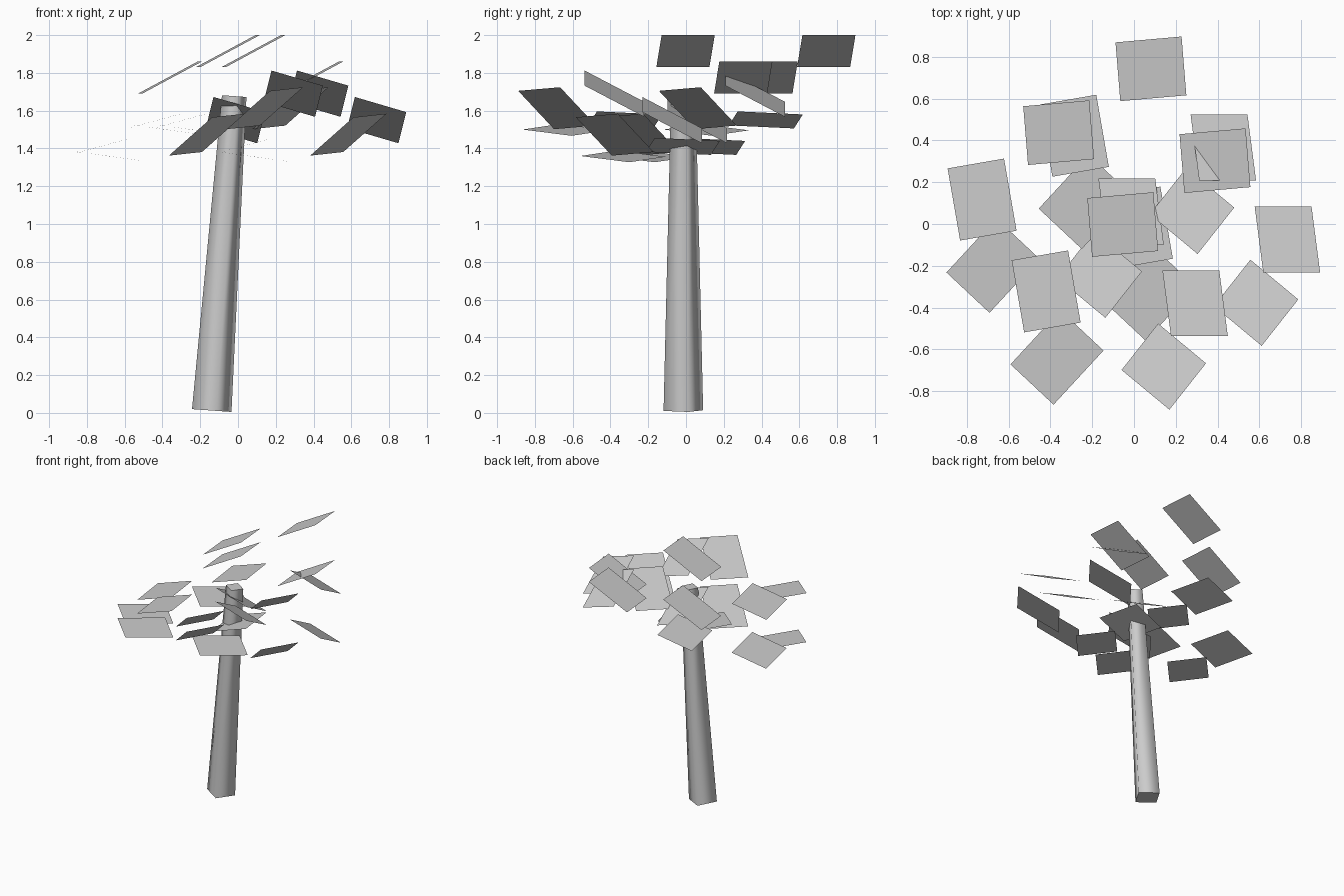
import bpy, bmesh, math
from mathutils import Vector, Matrix

cube = bpy.data.objects.get("Cube")
if cube:
    bpy.data.objects.remove(cube, do_unlink=True)


def make_material(name, color):
    mat = bpy.data.materials.new(name)
    mat.use_nodes = True
    mat.diffuse_color = color
    mat.node_tree.nodes["Principled BSDF"].inputs["Base Color"].default_value = color
    return mat


grey = make_material("light_grey", (0.6, 0.6, 0.6, 1))


def add_object(name, bm):
    mesh = bpy.data.meshes.new(name)
    bm.to_mesh(mesh)
    bm.free()
    mesh.materials.append(grey)
    obj = bpy.data.objects.new(name, mesh)
    bpy.context.collection.objects.link(obj)
    return obj


# Trunk: leaning, tapered four-sided post with softly shaded sides
base, tip = Vector((-0.139, -0.014, 0.0125)), Vector((-0.02, -0.014, 1.677))
axis = tip - base
lean = Matrix.Rotation(math.atan2(axis.x, axis.z), 4, 'Y')
spin = Matrix.Rotation(math.radians(14), 4, 'Z')
bm = bmesh.new()
rings = []
for centre, radius in ((base, 0.108), (tip, 0.067)):
    ring = []
    for i in range(4):
        a = i * math.pi / 2
        corner = lean @ spin @ Vector((radius * math.cos(a), radius * math.sin(a), 0))
        ring.append(bm.verts.new(centre + corner))
    rings.append(ring)
low, high = rings
for i in range(4):
    j = (i + 1) % 4
    bm.faces.new((low[i], low[j], high[j], high[i])).smooth = True
caps = [bm.faces.new(low[::-1]), bm.faces.new(high)]
for cap in caps:
    for edge in cap.edges:
        edge.smooth = False
add_object("trunk", bm)

# Leaf clusters: each is one tilted card (centre, two edge vectors) repeated four times
clusters = {
    "upper_back": ((0.0135, 0.37, 1.845), (0.316, 0.028, 0.17), (0.023, -0.281, 0)),
    "left": ((0.36, -0.007, 1.62), (0.272, 0, -0.08), (0.041, -0.315, 0.165)),
    "right": ((-0.353, 0.05, 1.481), (0.27, 0.047, 0.074), (0.06, -0.345, 0.016)),
    "front_left": ((0.21, -0.31, 1.543), (0.229, -0.19, 0.203), (0.175, 0.222, 0.019)),
    "front_right": ((-0.301, -0.266, 1.428), (0.206, -0.193, -0.029), (0.239, 0.259, -0.033)),
}
upper, lower = Vector((0.0675, 0.3725, 0)), Vector((0.374, -0.067, 0))
step = Vector((0, 0, 0.07))
offsets = (upper + step, step - upper, lower - step, -lower - step)

for name, (centre, u, v) in clusters.items():
    bm = bmesh.new()
    u, v = Vector(u) / 2, Vector(v) / 2
    for offset in offsets:
        c = Vector(centre) + offset
        face = bm.faces.new([bm.verts.new(c + su * u + sv * v)
                             for su, sv in ((-1, -1), (1, -1), (1, 1), (-1, 1))])
        face.normal_update()
        if face.normal.z < 0:
            face.normal_flip()
    add_object(name + "_leaves", bm)
